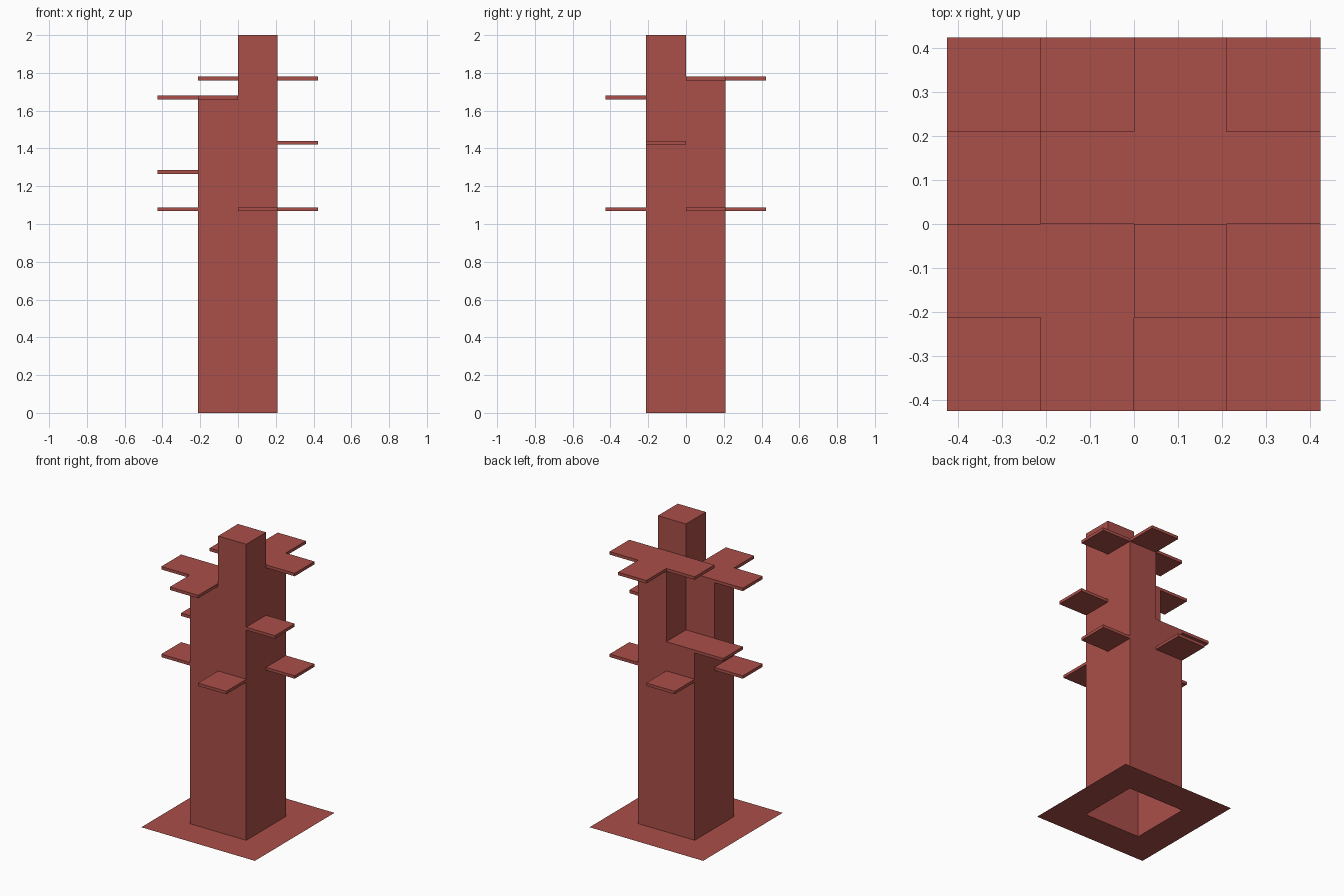
import bpy, bmesh

if "Cube" in bpy.data.objects:
    bpy.data.objects.remove(bpy.data.objects["Cube"])

# Shared plan grid: 4 x 4 cells, the inner 2 x 2 being the tower
E = [-0.425, -0.212, 0.0, 0.21, 0.424]
SIDES = [(1, 0), (-1, 0), (0, 1), (0, -1)]
T = 0.02  # plate thickness

# Height of each tower quadrant (column, row)
HEIGHT = {(1, 1): 1.66, (2, 1): 2.0, (1, 2): 1.265, (2, 2): 1.76}

mat = bpy.data.materials.new("red")
mat.diffuse_color = (0.40, 0.077, 0.065, 1)
mat.use_nodes = True
mat.node_tree.nodes["Principled BSDF"].inputs["Base Color"].default_value = mat.diffuse_color


def flat(bm, c, z, up=True):
    """Horizontal face over one cell."""
    x0, x1, y0, y1 = E[c[0]], E[c[0] + 1], E[c[1]], E[c[1] + 1]
    pts = [(x0, y0), (x1, y0), (x1, y1), (x0, y1)]
    if not up:
        pts.reverse()
    bm.faces.new([bm.verts.new((x, y, z)) for x, y in pts])


def wall(bm, c, d, z0, z1):
    """Vertical face on side d of one cell, facing outward."""
    x0, x1, y0, y1 = E[c[0]], E[c[0] + 1], E[c[1]], E[c[1] + 1]
    a, b = {(1, 0): ((x1, y0), (x1, y1)), (-1, 0): ((x0, y1), (x0, y0)),
            (0, 1): ((x1, y1), (x0, y1)), (0, -1): ((x0, y0), (x1, y0))}[d]
    pts = [(*a, z0), (*b, z0), (*b, z1), (*a, z1)]
    bm.faces.new([bm.verts.new(p) for p in pts])


def finish(bm, name):
    bmesh.ops.remove_doubles(bm, verts=bm.verts, dist=1e-5)
    bmesh.ops.dissolve_limit(bm, angle_limit=0.01, verts=bm.verts, edges=bm.edges)
    me = bpy.data.meshes.new(name)
    bm.to_mesh(me)
    bm.free()
    me.materials.append(mat)
    bpy.context.collection.objects.link(bpy.data.objects.new(name, me))


def plate(name, z, cells):
    """Thin slab over some cells, left open where it caps the hollow tower."""
    bm = bmesh.new()
    for c in cells:
        flat(bm, c, z + T)
        if HEIGHT.get(c) != z:
            flat(bm, c, z, up=False)
        for d in SIDES:
            n = (c[0] + d[0], c[1] + d[1])
            if n not in cells and HEIGHT.get(n, 0) <= z:
                wall(bm, c, d, z, z + T)
    finish(bm, name)


# Hollow stepped tower
bm = bmesh.new()
for c, h in HEIGHT.items():
    for d in SIDES:
        n = (c[0] + d[0], c[1] + d[1])
        low = HEIGHT[n] + T if n in HEIGHT else 0
        if low < h:
            wall(bm, c, d, low, h)
flat(bm, (2, 1), 2.0)
finish(bm, "tower")

# Ground sheet around the open tower foot
bm = bmesh.new()
for i in range(4):
    for j in range(4):
        if (i, j) not in HEIGHT:
            flat(bm, (i, j), 0)
finish(bm, "base_sheet")

# Terraces capping the lower quadrants
plate("back_terrace", 1.76, [(2, 2), (3, 2), (2, 3), (1, 2)])
plate("front_terrace", 1.66, [(1, 1), (0, 1), (1, 0)])
plate("notch_terrace", 1.265, [(1, 2), (0, 2)])

# Balconies on the walls
plate("upper_right_balcony", 1.42, [(3, 1)])
for side, cell in {"left": (0, 1), "front": (2, 0), "right": (3, 2), "back": (1, 3)}.items():
    plate(f"lower_{side}_balcony", 1.068, [cell])
